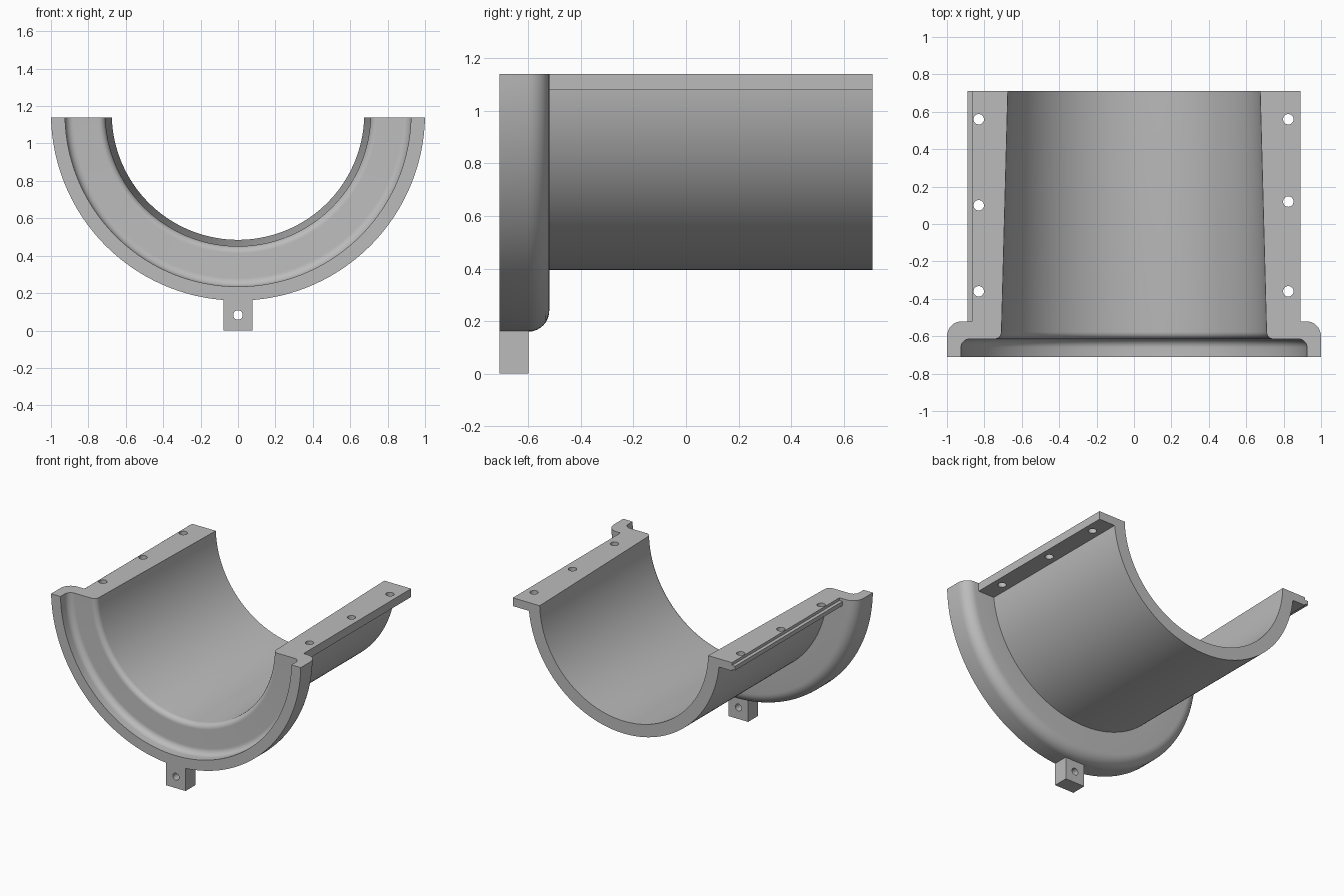
import bpy, bmesh, math

if "Cube" in bpy.data.objects:
    bpy.data.objects.remove(bpy.data.objects["Cube"])

AXIS_Z, TOP_Z = 1.16, 1.14      # the shell is cut flat a little below its axis
BACK, STEP, FRONT = 0.71, -0.52, -0.71

grey = bpy.data.materials.new("grey plastic")
grey.diffuse_color = (0.5, 0.5, 0.5, 1)
grey.use_nodes = True
grey.node_tree.nodes["Principled BSDF"].inputs["Base Color"].default_value = grey.diffuse_color


def finish(name, bm, smooth=True):
    bmesh.ops.recalc_face_normals(bm, faces=bm.faces[:])
    mesh = bpy.data.meshes.new(name)
    bm.to_mesh(mesh)
    bm.free()
    mesh.materials.append(grey)
    ob = bpy.data.objects.new(name, mesh)
    bpy.context.collection.objects.link(ob)
    if smooth:
        bpy.ops.object.select_all(action='DESELECT')
        ob.select_set(True)
        bpy.context.view_layer.objects.active = ob
        bpy.ops.object.shade_smooth_by_angle(angle=math.radians(30))
    return ob


def box(name, x0, x1, y0, y1, z0, z1):
    bm = bmesh.new()
    bmesh.ops.create_cube(bm, size=1)
    for v in bm.verts:
        v.co = (x0 if v.co.x < 0 else x1,
                y0 if v.co.y < 0 else y1,
                z0 if v.co.z < 0 else z1)
    return finish(name, bm, smooth=False)


def drill(ob, centre, radius, along_y=False):
    bpy.ops.mesh.primitive_cylinder_add(
        vertices=32, radius=radius, depth=0.4, location=centre,
        rotation=(math.pi / 2 if along_y else 0, 0, 0))
    cutter = bpy.context.object
    cutter.hide_render = True
    mod = ob.modifiers.new("hole", 'BOOLEAN')
    mod.operation, mod.solver, mod.object = 'DIFFERENCE', 'EXACT', cutter
    bpy.ops.object.select_all(action='DESELECT')
    bpy.context.view_layer.objects.active = ob
    ob.select_set(True)
    bpy.ops.object.modifier_apply(modifier=mod.name)
    bpy.data.objects.remove(cutter)
    bpy.ops.object.shade_smooth_by_angle(angle=math.radians(30))


def arc(r, y, rad, a0, a1, n=8):
    """Fillet points (radius, y) between two angles in degrees."""
    return [(r + rad * math.cos(math.radians(a0 + (a1 - a0) * i / n)),
             y + rad * math.sin(math.radians(a0 + (a1 - a0) * i / n)))
            for i in range(n + 1)]


# Half shell: tapered bore, straight barrel, rounded flange with a front recess
profile = [(0.675, BACK), (0.765, BACK), (0.765, STEP)]
profile += arc(0.92, STEP - 0.08, 0.08, 90, 0)              # flange back rim
profile += [(1.0, FRONT), (0.925, FRONT)]
profile += arc(0.88, -0.66, 0.045, 0, 90)                   # recess corner
profile += arc(0.747, -0.577, 0.038, 270, 180)              # bore lip

bm = bmesh.new()
STEPS = 96
rings = []
for i in range(STEPS + 1):
    ring = []
    for r, y in profile:
        start = math.asin((AXIS_Z - TOP_Z) / r)
        a = start + (math.pi - 2 * start) * i / STEPS
        ring.append(bm.verts.new((r * math.cos(a), y, AXIS_Z - r * math.sin(a))))
    rings.append(ring)
count = len(profile)
for a, b in zip(rings, rings[1:]):
    for j in range(count):
        k = (j + 1) % count
        bm.faces.new((a[j], a[k], b[k], b[j]))
bm.faces.new(rings[0])
bm.faces.new(rings[-1])
finish("half_shell", bm)

# Bolting ledges along both top edges
right = box("right_ledge", 0.76, 0.89, STEP, BACK, 1.08, TOP_Z)
left = box("left_ledge", -0.865, -0.76, STEP, BACK, 1.08, TOP_Z)
for y in (0.56, 0.12, -0.36):
    drill(right, (0.825, y, 1.11), 0.028)
for y in (0.56, 0.10, -0.36):
    drill(left, (-0.83, y, 1.11), 0.028)

# Thin rib on the outer side of the left ledge
box("left_rib", -0.89, -0.865, STEP, BACK, 1.09, 1.12)

# Drilled lug under the flange
lug = box("bottom_lug", -0.078, 0.078, FRONT, -0.6, 0, 0.168)
drill(lug, (0, -0.655, 0.083), 0.025, along_y=True)
